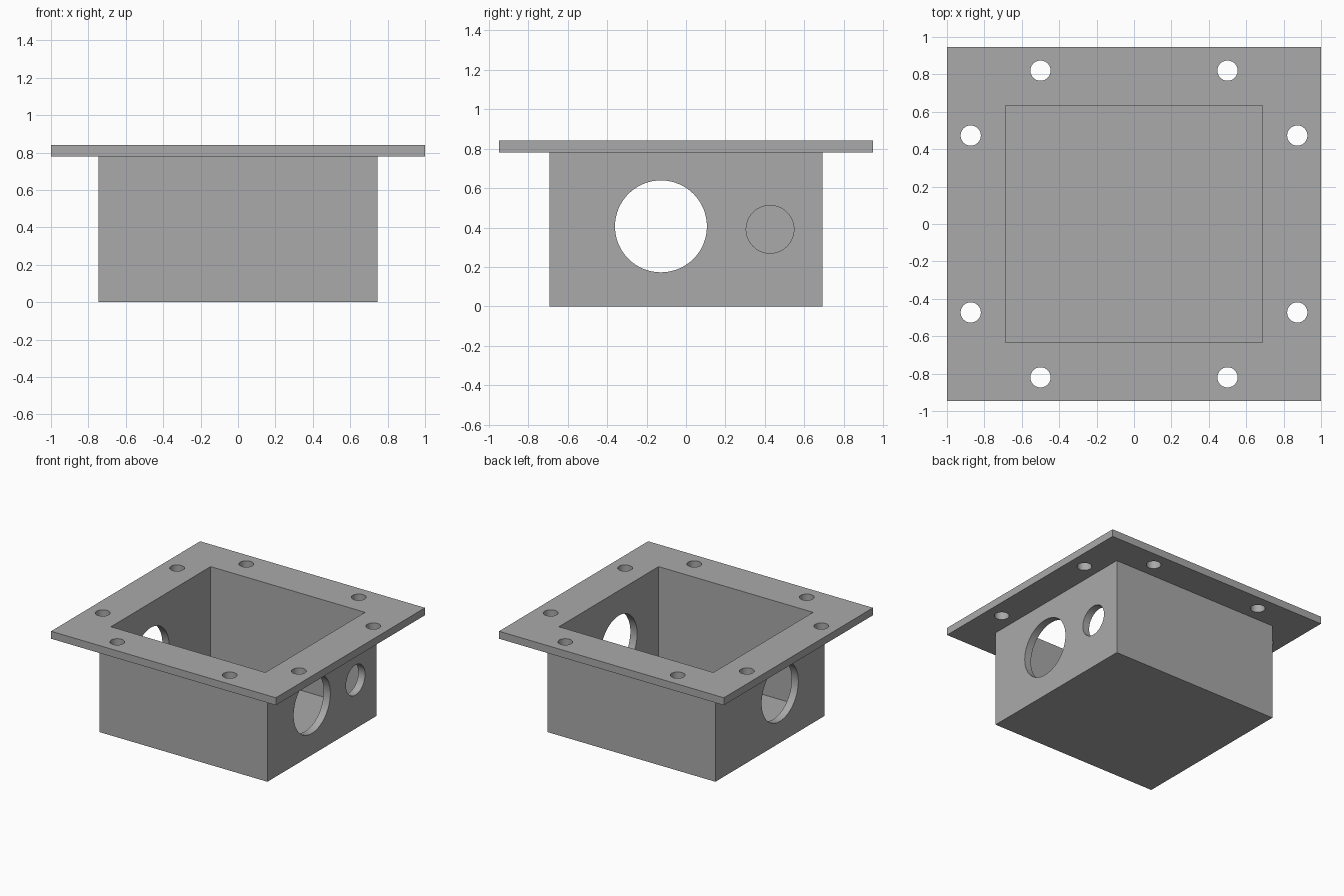
import bpy
from math import pi

if "Cube" in bpy.data.objects:
    bpy.data.objects.remove(bpy.data.objects["Cube"], do_unlink=True)

grey = bpy.data.materials.new("plain grey")
grey.use_nodes = True
colour = (0.4, 0.4, 0.4, 1)
grey.diffuse_color = colour
grey.node_tree.nodes["Principled BSDF"].inputs["Base Color"].default_value = colour

HALF_X, HALF_Y, HEIGHT = 0.747, 0.693, 0.84
WALL, RIM = 0.06, 0.06


def block(name, half_x, half_y, bottom, top):
    bpy.ops.mesh.primitive_cube_add(size=1, location=(0, 0, (bottom + top) / 2))
    ob = bpy.context.object
    ob.name = name
    ob.scale = (2 * half_x, 2 * half_y, top - bottom)
    bpy.ops.object.transform_apply(location=True, scale=True)
    ob.data.materials.append(grey)
    return ob


def drill(name, radius, length, location, turn=0):
    bpy.ops.mesh.primitive_cylinder_add(vertices=64, radius=radius, depth=length,
                                        location=location, rotation=(0, turn, 0))
    ob = bpy.context.object
    ob.name = name
    ob.data.materials.append(grey)
    return ob


def combine(target, other, operation):
    mod = target.modifiers.new(other.name, "BOOLEAN")
    mod.operation = operation
    mod.solver = "EXACT"
    mod.object = other
    bpy.context.view_layer.objects.active = target
    bpy.ops.object.modifier_apply(modifier=mod.name)
    bpy.data.objects.remove(other, do_unlink=True)


# Box body with mounting flange
box = block("flanged_box", HALF_X, HALF_Y, 0, HEIGHT - RIM / 2)
combine(box, block("flange", 1, 0.947, HEIGHT - RIM, HEIGHT), "UNION")

# Open cavity
combine(box, block("cavity", HALF_X - WALL, HALF_Y - WALL, WALL, HEIGHT + 0.2), "DIFFERENCE")

# Large port through both side walls, small port through the left wall only
combine(box, drill("large_port", 0.233, 2, (0, -0.127, 0.406), pi / 2), "DIFFERENCE")
combine(box, drill("small_port", 0.121, 0.4, (HALF_X, 0.426, 0.391), pi / 2), "DIFFERENCE")

# Screw holes, two along each flange edge
for sx in (-1, 1):
    for sy in (-1, 1):
        for x, y in ((0.5, 0.82), (0.873, 0.473)):
            combine(box, drill("screw_hole", 0.054, 0.4, (sx * x, sy * y, HEIGHT)), "DIFFERENCE")

bpy.ops.object.select_all(action="DESELECT")
box.select_set(True)
bpy.context.view_layer.objects.active = box
bpy.ops.object.shade_smooth_by_angle(angle=pi / 6)
